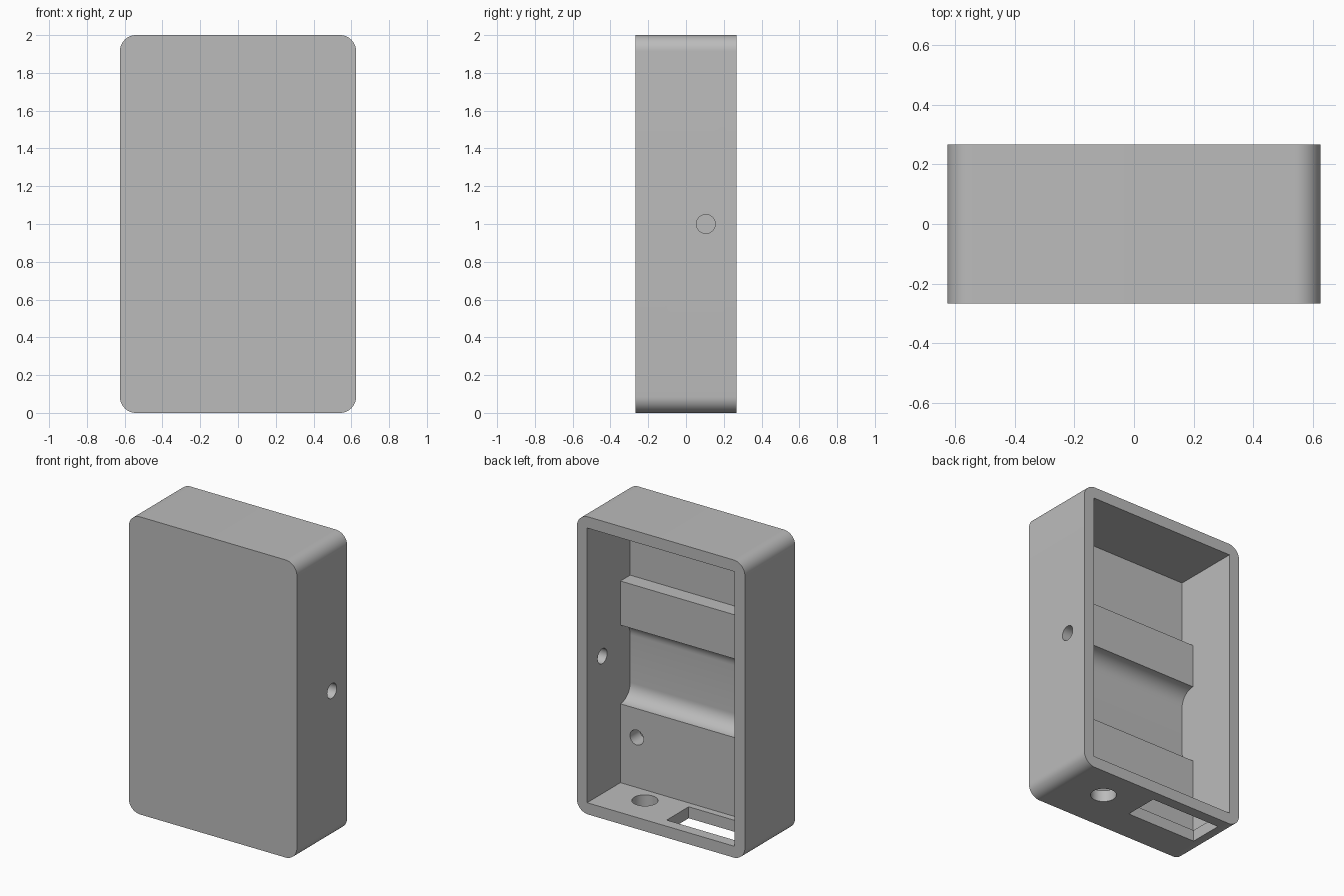
import bpy
import bmesh
import math
from mathutils import Vector

cube = bpy.data.objects.get("Cube")
if cube:
    bpy.data.objects.remove(cube, do_unlink=True)

# Overall sizes
HALF_W, HALF_D, HEIGHT = 0.625, 0.267, 2.0
WALL = 0.077
CORNER = 0.085
FLOOR_Y = -HALF_D + WALL      # inside of the front panel
RIB_Y = -0.086                # raised faces of the inner supports
RIB_TOP, RIB_BOTTOM, BLOCK_TOP = 1.432, 1.136, 0.607

grey = bpy.data.materials.new("grey plastic")
grey.use_nodes = True
colour = (0.5, 0.5, 0.5, 1.0)
grey.diffuse_color = colour
grey.node_tree.nodes["Principled BSDF"].inputs["Base Color"].default_value = colour


def arc(cx, cy, r, start, end, steps):
    """Points on an arc, angles in degrees."""
    angles = [math.radians(start + (end - start) * i / steps) for i in range(steps + 1)]
    return [(cx + r * math.cos(a), cy + r * math.sin(a)) for a in angles]


def prism(name, profile, axis, low, high):
    """Extrude a closed 2D profile along one axis."""
    def place(u, v, w):
        return Vector({"x": (w, u, v), "y": (u, w, v), "z": (u, v, w)}[axis])

    bm = bmesh.new()
    face = bm.faces.new([bm.verts.new(place(u, v, low)) for u, v in profile])
    result = bmesh.ops.extrude_face_region(bm, geom=[face])
    moved = [g for g in result["geom"] if isinstance(g, bmesh.types.BMVert)]
    bmesh.ops.translate(bm, verts=moved, vec=place(0, 0, high - low))
    bmesh.ops.recalc_face_normals(bm, faces=bm.faces)
    mesh = bpy.data.meshes.new(name)
    bm.to_mesh(mesh)
    bm.free()
    mesh.materials.append(grey)
    obj = bpy.data.objects.new(name, mesh)
    bpy.context.collection.objects.link(obj)
    return obj


def circle(u, v, r):
    return arc(u, v, r, 0, 360, 48)[:-1]


# Outer body with rounded corners
ix, low, high = HALF_W - CORNER, CORNER, HEIGHT - CORNER
outline = (arc(ix, high, CORNER, 0, 90, 12) + arc(-ix, high, CORNER, 90, 180, 12)
           + arc(-ix, low, CORNER, 180, 270, 12) + arc(ix, low, CORNER, 270, 360, 12))
enclosure = prism("enclosure", outline, "y", -HALF_D, HALF_D)

# Cavity side profile, leaving the upper rib, curved cradle and lower block
fillet = RIB_Y - FLOOR_Y
cavity = [(HALF_D + 0.1, WALL), (HALF_D + 0.1, HEIGHT - WALL),
          (FLOOR_Y, HEIGHT - WALL), (FLOOR_Y, RIB_TOP), (RIB_Y, RIB_TOP)]
cavity += arc(RIB_Y, RIB_BOTTOM - fillet, fillet, 90, 180, 12)
cavity += arc(RIB_Y, BLOCK_TOP + fillet, fillet, 180, 270, 12)
cavity += [(RIB_Y, WALL)]

inner = HALF_W - WALL
slot = [(-0.515, -0.04), (0.008, -0.04), (0.008, 0.194), (-0.515, 0.194)]
cutters = [
    prism("cavity_cutter", cavity, "x", -inner, inner),
    prism("side_hole_cutter", circle(0.105, 1.0, 0.05), "x", 0.4, 0.8),
    prism("block_hole_cutter", circle(0.427, 0.413, 0.05), "y", FLOOR_Y, 0.0),
    prism("bottom_hole_cutter", circle(0.279, 0.038, 0.08), "z", -0.1, 0.2),
    prism("bottom_slot_cutter", slot, "z", -0.1, 0.2),
]

# Cut each opening, then bake the result
for cutter in cutters:
    cutter.hide_render = True
    mod = enclosure.modifiers.new(cutter.name, "BOOLEAN")
    mod.operation = "DIFFERENCE"
    mod.solver = "EXACT"
    mod.object = cutter

bpy.context.view_layer.update()
graph = bpy.context.evaluated_depsgraph_get()
baked = bpy.data.meshes.new_from_object(enclosure.evaluated_get(graph))
enclosure.modifiers.clear()
enclosure.data = baked
for cutter in cutters:
    bpy.data.objects.remove(cutter, do_unlink=True)

# Smooth curves, sharp edges
bpy.ops.object.select_all(action="DESELECT")
enclosure.select_set(True)
bpy.context.view_layer.objects.active = enclosure
bpy.ops.object.shade_smooth_by_angle(angle=math.radians(30))
